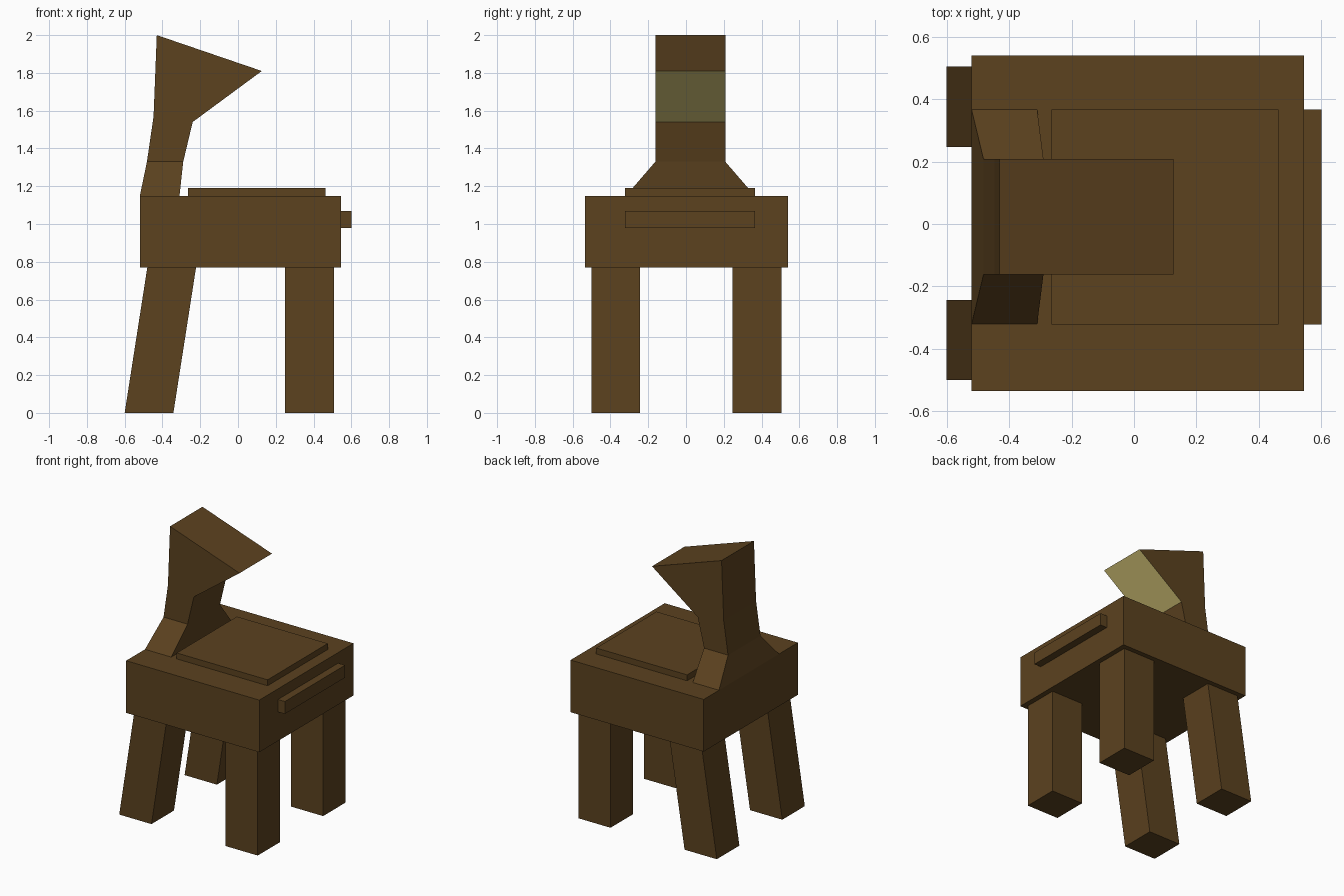
import bpy, bmesh

if "Cube" in bpy.data.objects:
    bpy.data.objects.remove(bpy.data.objects["Cube"])


def material(name, color):
    m = bpy.data.materials.new(name)
    m.diffuse_color = (*color, 1)
    m.use_nodes = True
    m.node_tree.nodes["Principled BSDF"].inputs["Base Color"].default_value = m.diffuse_color
    return m


brown = material("dark brown wood", (0.106, 0.054, 0.0137))
olive = material("pale straw", (0.75, 0.63, 0.21))


def finish(name, bm, mats):
    bmesh.ops.recalc_face_normals(bm, faces=bm.faces)
    me = bpy.data.meshes.new(name)
    bm.to_mesh(me)
    bm.free()
    ob = bpy.data.objects.new(name, me)
    bpy.context.collection.objects.link(ob)
    for m in mats:
        me.materials.append(m)
    return ob


def box(name, x, y, z, lean=0.0):
    """Box between x, y, z ranges; lean shifts its top along x."""
    bm = bmesh.new()
    bmesh.ops.create_cube(bm, size=1)
    for v in bm.verts:
        top = v.co.z > 0
        v.co = (x[v.co.x > 0] + lean * top, y[v.co.y > 0], z[top])
    return finish(name, bm, [brown])


# Body, back pad and front plate
box("body", (-0.52, 0.545), (-0.535, 0.54), (0.77, 1.147))
box("back_pad", (-0.265, 0.462), (-0.322, 0.366), (1.14, 1.19))
box("front_plate", (0.535, 0.6), (-0.322, 0.366), (0.98, 1.07))

# Legs: straight in front, leaning behind
for side, y in (("right", (-0.50, -0.243)), ("left", (0.247, 0.505))):
    box("front_leg_" + side, (0.25, 0.508), y, (0, 0.771))
    box("rear_leg_" + side, (-0.60, -0.342), y, (0, 0.771), lean=0.12)

# Neck and head: side profile with a flared foot
WIDE, NARROW = (-0.32, 0.366), (-0.162, 0.208)
profile = [(-0.52, 1.147), (-0.31, 1.147), (-0.29, 1.33), (-0.24, 1.54),
           (0.126, 1.81), (-0.43, 2.0), (-0.447, 1.57), (-0.482, 1.33)]
bm = bmesh.new()
rows = [[bm.verts.new((x, (WIDE if z < 1.2 else NARROW)[s], z)) for x, z in profile]
        for s in (0, 1)]
n = len(profile)
for i in range(n):
    j = (i + 1) % n
    f = bm.faces.new((rows[0][i], rows[0][j], rows[1][j], rows[1][i]))
    f.material_index = int(i == 3)      # pale underside of the head
for r in rows:
    bm.faces.new((r[0], r[1], r[2], r[7]))
    bm.faces.new((r[7], r[2], r[3], r[6]))
    bm.faces.new((r[6], r[3], r[4], r[5]))
finish("neck_and_head", bm, [brown, olive])
